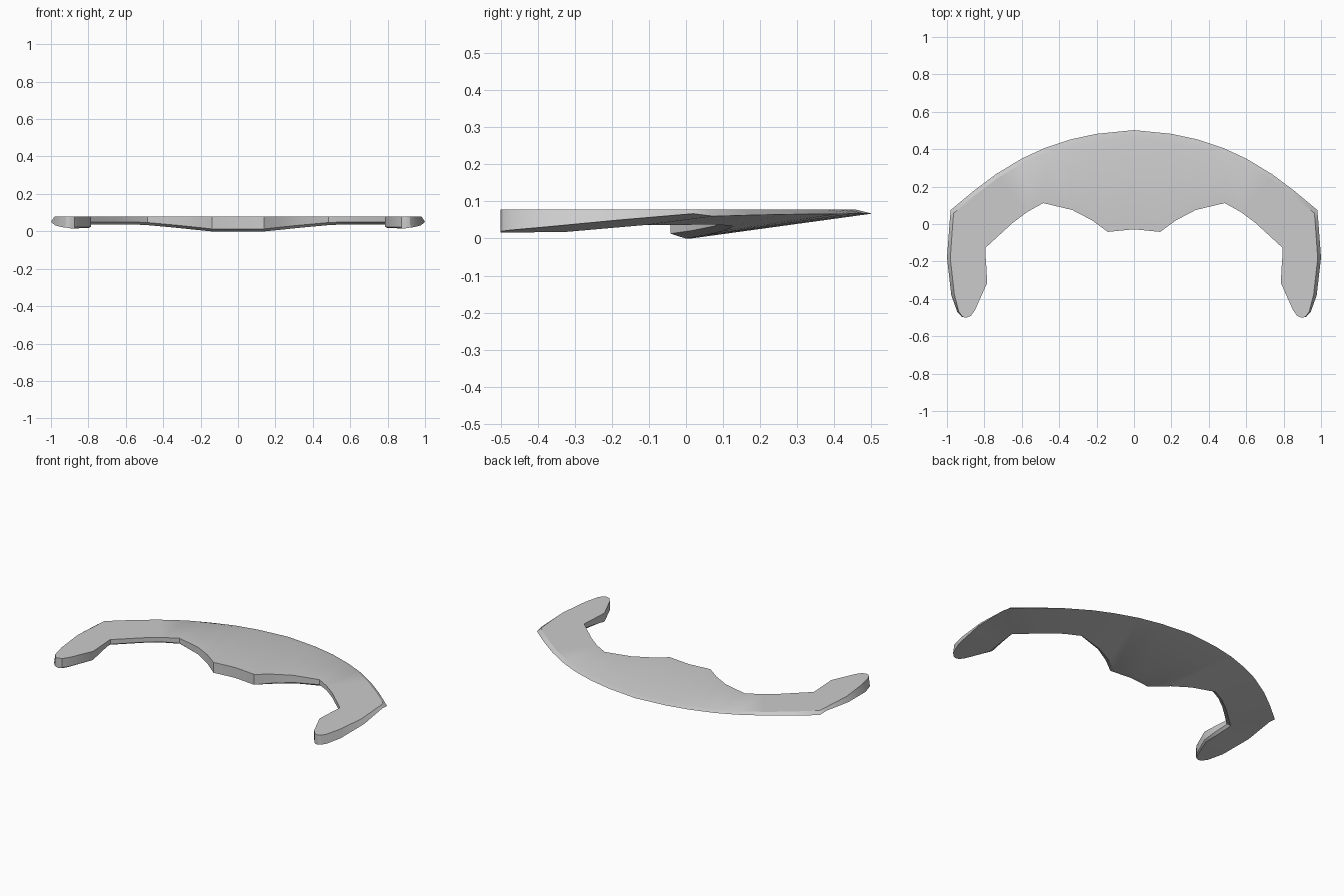
import bpy, bmesh
from mathutils import Vector

if "Cube" in bpy.data.objects:
    bpy.data.objects.remove(bpy.data.objects["Cube"])

TOP = 0.078

# Stations from the centre line to the arm tip:
# outer x, y, z | inner x, y | inner underside z
stations = [
    (0.00, 0.502, 0.067, 0.00, -0.028, 0.000),
    (0.20, 0.482, 0.067, 0.14, -0.042, 0.000),
    (0.34, 0.452, 0.067, 0.225, 0.020, 0.009),
    (0.48, 0.405, 0.066, 0.33, 0.075, 0.020),
    (0.60, 0.350, 0.066, 0.485, 0.112, 0.034),
    (0.74, 0.265, 0.065, 0.57, 0.065, 0.037),
    (0.86, 0.175, 0.063, 0.65, 0.005, 0.037),
    (0.98, 0.075, 0.060, 0.795, -0.128, 0.036),
    (0.985, 0.020, 0.067, 0.795, -0.150, 0.034),
    (1.00, -0.180, 0.050, 0.79, -0.220, 0.027),
    (0.977, -0.38, 0.031, 0.785, -0.315, 0.018),
    (0.945, -0.47, 0.023, 0.85, -0.460, 0.016),
    (0.922, -0.495, 0.020, 0.873, -0.492, 0.016),
    (0.905, -0.50, 0.018, 0.895, -0.500, 0.016),
]

bm = bmesh.new()
rings = []
for i, (ox, oy, oz, ix, iy, iz) in enumerate(stations):
    outer, inner = Vector((ox, oy)), Vector((ix, iy))
    rim = outer.lerp(inner, 0.085)        # inset top edge of the outer bevel
    foot = inner.lerp(outer, 0.078)       # inset lower edge of the inner chamfer
    if i == 0:
        rim.x = foot.x = 0
    lip = iz + (0.013 if i < 10 else 0.006)
    section = [(outer, oz), (rim, TOP), (inner, TOP), (inner, lip), (foot, iz)]
    rings.append([bm.verts.new((p.x, p.y, z)) for p, z in section])

# Skin between neighbouring sections, closed at the tip
for a, b in zip(rings, rings[1:]):
    for k in range(5):
        n = (k + 1) % 5
        bm.faces.new((a[k], a[n], b[n], b[k]))
bm.faces.new(rings[-1])
bmesh.ops.recalc_face_normals(bm, faces=bm.faces)

# The open centre section can mislead the normals: make the top face up
top = max(bm.faces, key=lambda f: abs(f.normal.z) * f.calc_center_median().z)
if top.normal.z < 0:
    bmesh.ops.reverse_faces(bm, faces=bm.faces)

mesh = bpy.data.meshes.new("crescent_blade")
bm.to_mesh(mesh)
bm.free()
blade = bpy.data.objects.new("crescent_blade", mesh)
bpy.context.collection.objects.link(blade)

# Other half
mirror = blade.modifiers.new("mirror", 'MIRROR')
mirror.use_clip = True

bpy.context.view_layer.objects.active = blade
blade.select_set(True)
bpy.ops.object.modifier_apply(modifier="mirror")
bpy.ops.object.shade_smooth_by_angle(angle=0.5)
